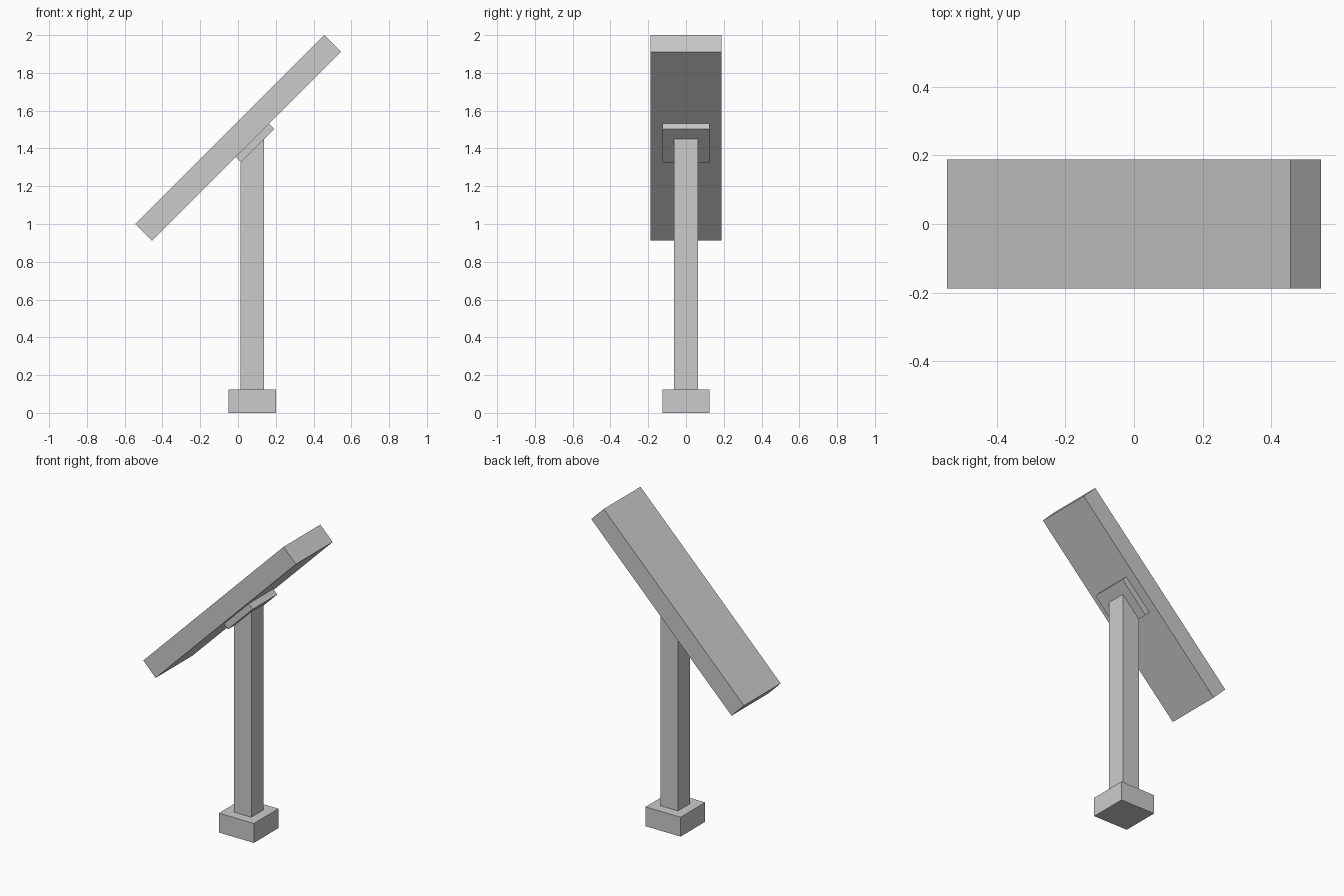
import bpy
from math import radians

if "Cube" in bpy.data.objects:
    bpy.data.objects.remove(bpy.data.objects["Cube"])

TILT = radians(-45)


def box(name, size, loc, tilt=0.0):
    bpy.ops.mesh.primitive_cube_add(size=1, location=loc, rotation=(0, tilt, 0))
    ob = bpy.context.object
    ob.name = name
    ob.scale = size
    bpy.ops.object.transform_apply(location=True, rotation=True, scale=True)
    return ob


# Square foot on the ground
box("base", (0.25, 0.25, 0.125), (0.076, 0, 0.0625))

# Post, with its top cut at the slope of the mounting plate
post = box("post", (0.125, 0.125, 1.2), (0.076, 0, 0.725))
for v in post.data.vertices:
    if v.co.z > 1:
        v.co.z = v.co.x + 1.311

# Mounting plate flush under the panel
box("mounting_plate", (0.25, 0.25, 0.044), (0.0885, 0, 1.4305), TILT)

# Tilted panel
box("panel", (1.4142, 0.375, 0.125), (0, 0, 1.456), TILT)
